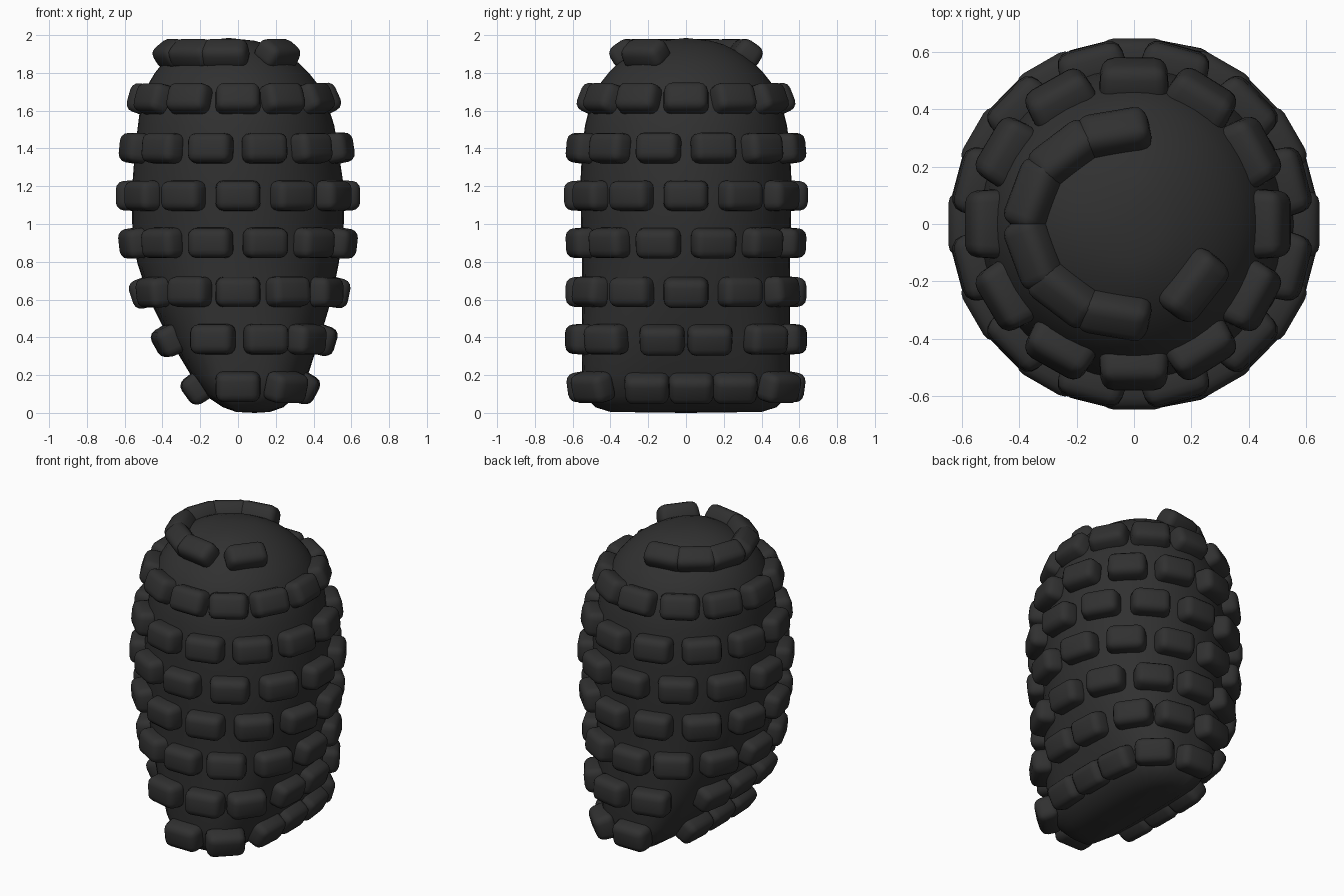
import bpy, bmesh, math
from mathutils import Matrix, Vector

cube = bpy.data.objects.get("Cube")
if cube:
    bpy.data.objects.remove(cube, do_unlink=True)

charcoal = bpy.data.materials.new("charcoal")
charcoal.use_nodes = True
colour = (0.03, 0.03, 0.03, 1)
charcoal.diffuse_color = colour
bsdf = charcoal.node_tree.nodes["Principled BSDF"]
bsdf.inputs["Base Color"].default_value = colour
bsdf.inputs["Roughness"].default_value = 0.8

# Body profile: height, reach to -x, reach to +x, reach along y
PROFILE = [
    (0.005, 0.01, 0.17, 0.40), (0.03, 0.08, 0.24, 0.48), (0.09, 0.17, 0.31, 0.535),
    (0.20, 0.25, 0.37, 0.55), (0.40, 0.37, 0.435, 0.55), (0.60, 0.47, 0.495, 0.55),
    (0.80, 0.535, 0.535, 0.55), (1.00, 0.56, 0.56, 0.555), (1.20, 0.56, 0.56, 0.56),
    (1.40, 0.545, 0.53, 0.55), (1.52, 0.53, 0.51, 0.535), (1.60, 0.52, 0.485, 0.515),
    (1.68, 0.50, 0.45, 0.485), (1.75, 0.47, 0.415, 0.45), (1.80, 0.44, 0.375, 0.41),
    (1.85, 0.40, 0.325, 0.36), (1.89, 0.355, 0.27, 0.31), (1.92, 0.31, 0.22, 0.26),
    (1.95, 0.245, 0.155, 0.20), (1.97, 0.18, 0.09, 0.13),
]


def section(z):
    """Interpolate the profile at a height."""
    for a, b in zip(PROFILE, PROFILE[1:]):
        if z <= b[0]:
            t = (z - a[0]) / (b[0] - a[0])
            return [p + (q - p) * t for p, q in zip(a[1:], b[1:])]
    return PROFILE[-1][1:]


def surface(angle, z):
    """Point on the body; the section grows squarer towards the foot."""
    left, right, depth = section(z)
    n = 2 + 1.5 * max(0, min(1, (0.7 - z) / 0.6))
    c, s = math.cos(angle), math.sin(angle)
    r = (abs(c) ** n + abs(s) ** n) ** (-1 / n)
    return Vector(((right if c > 0 else left) * c * r, depth * s * r, z))


def add_object(name, bm):
    mesh = bpy.data.meshes.new(name)
    bmesh.ops.recalc_face_normals(bm, faces=bm.faces)
    bm.to_mesh(mesh)
    bm.free()
    mesh.materials.append(charcoal)
    obj = bpy.data.objects.new(name, mesh)
    bpy.context.collection.objects.link(obj)
    bpy.ops.object.select_all(action="DESELECT")
    obj.select_set(True)
    bpy.context.view_layer.objects.active = obj
    bpy.ops.object.shade_smooth_by_angle(angle=math.radians(50))


# Body: stacked sections, closed with a shallow foot and a domed crown
SIDES = 48
bm = bmesh.new()
rings = [[bm.verts.new(surface(2 * math.pi * i / SIDES, row[0])) for i in range(SIDES)]
         for row in PROFILE]
for low, high in zip(rings, rings[1:]):
    for i in range(SIDES):
        j = (i + 1) % SIDES
        bm.faces.new((low[i], low[j], high[j], high[i]))
for ring, tip in ((rings[0], (0.09, 0, 0)), (rings[-1], (-0.05, 0, 1.985))):
    centre = bm.verts.new(tip)
    for i in range(SIDES):
        bm.faces.new((ring[i], ring[(i + 1) % SIDES], centre))
add_object("body", bm)


# Stud: rounded, slightly tapered block with its outer face towards +z
def add_stud(bm, matrix, size):
    stud = bmesh.new()
    bmesh.ops.create_cube(stud, size=1)
    for v in stud.verts:
        taper = 0.92 if v.co.z > 0 else 1
        v.co = Vector((v.co.x * size[0] * taper, v.co.y * size[1] * taper, v.co.z * size[2]))
    bmesh.ops.bevel(stud, geom=stud.edges[:], offset=0.042, segments=3,
                    profile=0.5, affect="EDGES")
    bmesh.ops.transform(stud, matrix=matrix, verts=stud.verts)
    copy = bpy.data.meshes.new("stud_copy")
    stud.to_mesh(copy)
    stud.free()
    bm.from_mesh(copy)
    bpy.data.meshes.remove(copy)


def stud_row(name, z, degrees, lift=0.022, size=(0.245, 0.165, 0.13)):
    bm = bmesh.new()
    for d in degrees:
        a = math.radians(d)
        point = surface(a, z)
        along = (surface(a + 0.05, z) - surface(a - 0.05, z)).normalized()
        rise = surface(a, z + 0.03) - surface(a, z - 0.03)
        normal = along.cross(rise).normalized()
        up = normal.cross(along)
        m = Matrix((along, up, normal)).transposed().to_4x4()
        m.translation = point + normal * lift
        add_stud(bm, m, size)
    add_object(name, bm)


# Full rows of twelve, every other one shifted half a step
for k, z in enumerate((0.64, 0.90, 1.15, 1.40)):
    shift = 15 * (k % 2)
    stud_row("stud_row_%d" % (k + 3), z, [shift + 30 * i for i in range(12)])
stud_row("stud_row_7", 1.66, range(0, 360, 30), lift=0.012)

# Lower rows follow the narrow base
stud_row("stud_row_1", 0.14, [-90, -51, -21, 3, 26, 51, 90, 157, 180, 203])
stud_row("stud_row_2", 0.39, [-110, -71, -43, -13, 13, 43, 71, 110, 155, 180, 205])

# Crown row is an open arc with one stray stud
stud_row("stud_row_8", 1.888, [101, 131, 162, 198, 229, 259, -42],
         lift=0.02, size=(0.26, 0.15, 0.125))
